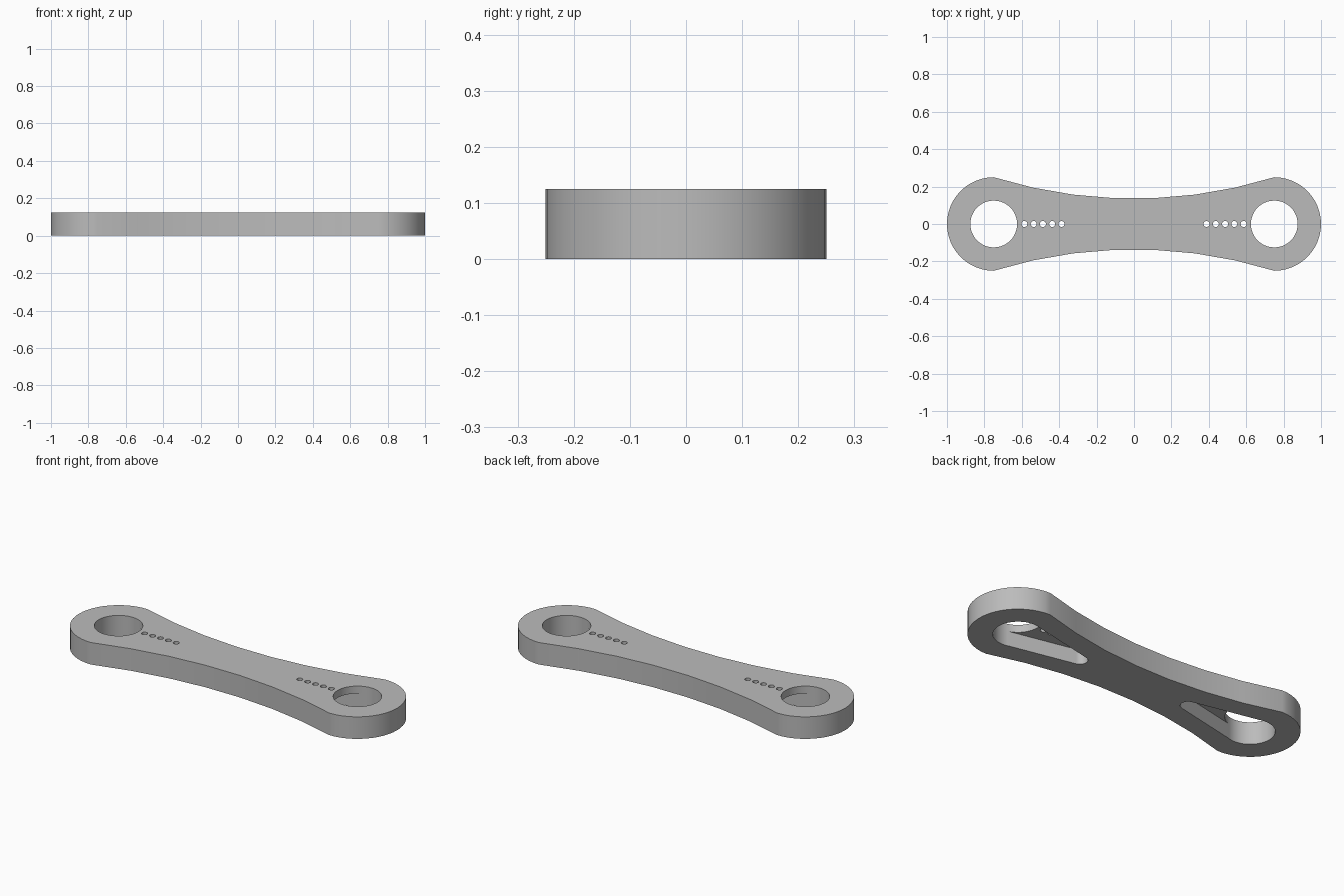
import bpy, bmesh
from math import sin, cos, asin, acos, pi, radians

cube = bpy.data.objects.get("Cube")
if cube:
    bpy.data.objects.remove(cube, do_unlink=True)

THICK = 0.125       # height of the arm
CX = 0.75           # distance of each end eye from the middle
END_R = 0.25        # outer radius of the eyes
HOLE_R = 0.125      # radius of the large holes
POCKET_TOP = 0.083  # ceiling of the underside pockets
WAIST = 0.136       # half width at the middle


def arc(cx, cy, r, start, end, steps):
    return [(cx + r * cos(start + (end - start) * i / steps),
             cy + r * sin(start + (end - start) * i / steps)) for i in range(steps + 1)]


def circle(cx, r, steps):
    return arc(cx, 0, r, 0, 2 * pi, steps)[:-1]


def prism(name, outline, z0, z1):
    """Extrude a closed outline from z0 to z1."""
    bm = bmesh.new()
    face = bm.faces.new([bm.verts.new((x, y, z0)) for x, y in outline])
    out = bmesh.ops.extrude_face_region(bm, geom=[face])
    for v in out["geom"]:
        if isinstance(v, bmesh.types.BMVert):
            v.co.z = z1
    bmesh.ops.recalc_face_normals(bm, faces=bm.faces)
    mesh = bpy.data.meshes.new(name)
    bm.to_mesh(mesh)
    bm.free()
    obj = bpy.data.objects.new(name, mesh)
    bpy.context.collection.objects.link(obj)
    return obj


# Arm outline: two round eyes joined by broad concave sides
side_r = (CX ** 2 + (END_R - WAIST) ** 2) / (2 * (END_R - WAIST))
sweep = asin(CX / side_r)
top_side = arc(0, WAIST + side_r, side_r, -pi / 2 + sweep, -pi / 2 - sweep, 7)
right_eye = arc(CX, 0, END_R, -pi / 2, pi / 2, 24)
outline = right_eye + top_side[1:-1]
outline += [(-x, -y) for x, y in outline]
arm = prism("link_arm", outline, 0, THICK)

# Cutters for both ends: eye hole, tapered underside pocket, row of pin holes
cutters = []
tip_x, tip_r, eye_r = 0.35, 0.04, HOLE_R - 0.001
for s in (1, -1):
    cutters.append(prism("eye_hole_cutter", circle(s * CX, HOLE_R, 48), -0.1, 0.3))
    a = acos((eye_r - tip_r) / (CX - tip_x))
    pocket = [(CX - eye_r * cos(a), eye_r * sin(a))]
    pocket += arc(tip_x, 0, tip_r, pi - a, pi + a, 12)
    pocket += [(CX - eye_r * cos(a), -eye_r * sin(a)), (CX, 0)]
    cutters.append(prism("pocket_cutter", [(s * x, y) for x, y in pocket], -0.1, POCKET_TOP))
    for i in range(5):
        cutters.append(prism("pin_hole_cutter", circle(s * (0.388 + 0.0495 * i), 0.016, 16), 0.04, 0.3))

bpy.context.view_layer.objects.active = arm
for c in cutters:
    mod = arm.modifiers.new("cut", "BOOLEAN")
    mod.operation = "DIFFERENCE"
    mod.solver = "EXACT"
    mod.object = c
    bpy.ops.object.modifier_apply(modifier=mod.name)
for c in cutters:
    bpy.data.objects.remove(c, do_unlink=True)

# Plain grey finish
mat = bpy.data.materials.new("plain_grey")
mat.use_nodes = True
grey = (0.5, 0.5, 0.5, 1)
mat.diffuse_color = grey
mat.node_tree.nodes["Principled BSDF"].inputs["Base Color"].default_value = grey
arm.data.materials.clear()
arm.data.materials.append(mat)

bpy.ops.object.select_all(action="DESELECT")
arm.select_set(True)
bpy.ops.object.shade_smooth_by_angle(angle=radians(30))
